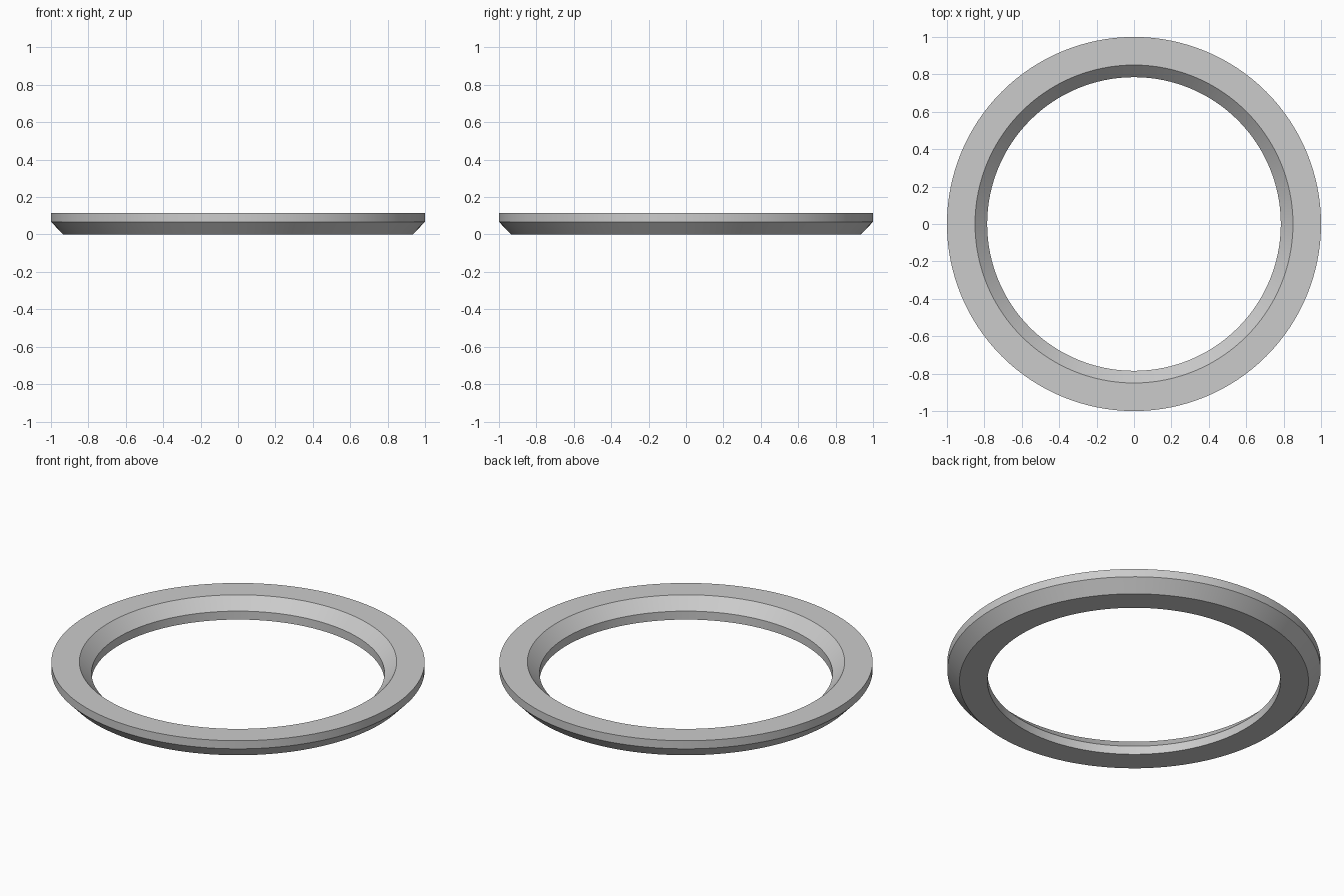
import bpy, bmesh, math

SEGMENTS = 128

cube = bpy.data.objects.get("Cube")
if cube:
    bpy.data.objects.remove(cube, do_unlink=True)

# Plain grey material
grey = bpy.data.materials.new("light_grey")
grey.use_nodes = True
colour = (0.6, 0.6, 0.6, 1.0)
grey.diffuse_color = colour
grey.node_tree.nodes["Principled BSDF"].inputs["Base Color"].default_value = colour

# Closed cross-section (radius, height) with a chamfered underside and inner lip
profile = [(0.935, 0), (1.0, 0.068), (1.0, 0.116),
           (0.85, 0.116), (0.785, 0.05), (0.785, 0)]

# Revolve the cross-section around z
bm = bmesh.new()
verts = [bm.verts.new((r, 0, z)) for r, z in profile]
edges = [bm.edges.new((verts[i - 1], verts[i])) for i in range(len(verts))]
bmesh.ops.spin(bm, geom=verts + edges, cent=(0, 0, 0), axis=(0, 0, 1),
               angle=math.tau, steps=SEGMENTS, use_merge=True)
bmesh.ops.remove_doubles(bm, verts=bm.verts, dist=0.0001)
bmesh.ops.recalc_face_normals(bm, faces=bm.faces)

mesh = bpy.data.meshes.new("ring")
bm.to_mesh(mesh)
bm.free()
mesh.materials.append(grey)
ring = bpy.data.objects.new("ring", mesh)
bpy.context.collection.objects.link(ring)

# Smooth around the ring, sharp at the profile corners
bpy.ops.object.select_all(action="DESELECT")
ring.select_set(True)
bpy.context.view_layer.objects.active = ring
bpy.ops.object.shade_smooth_by_angle(angle=math.radians(30))
